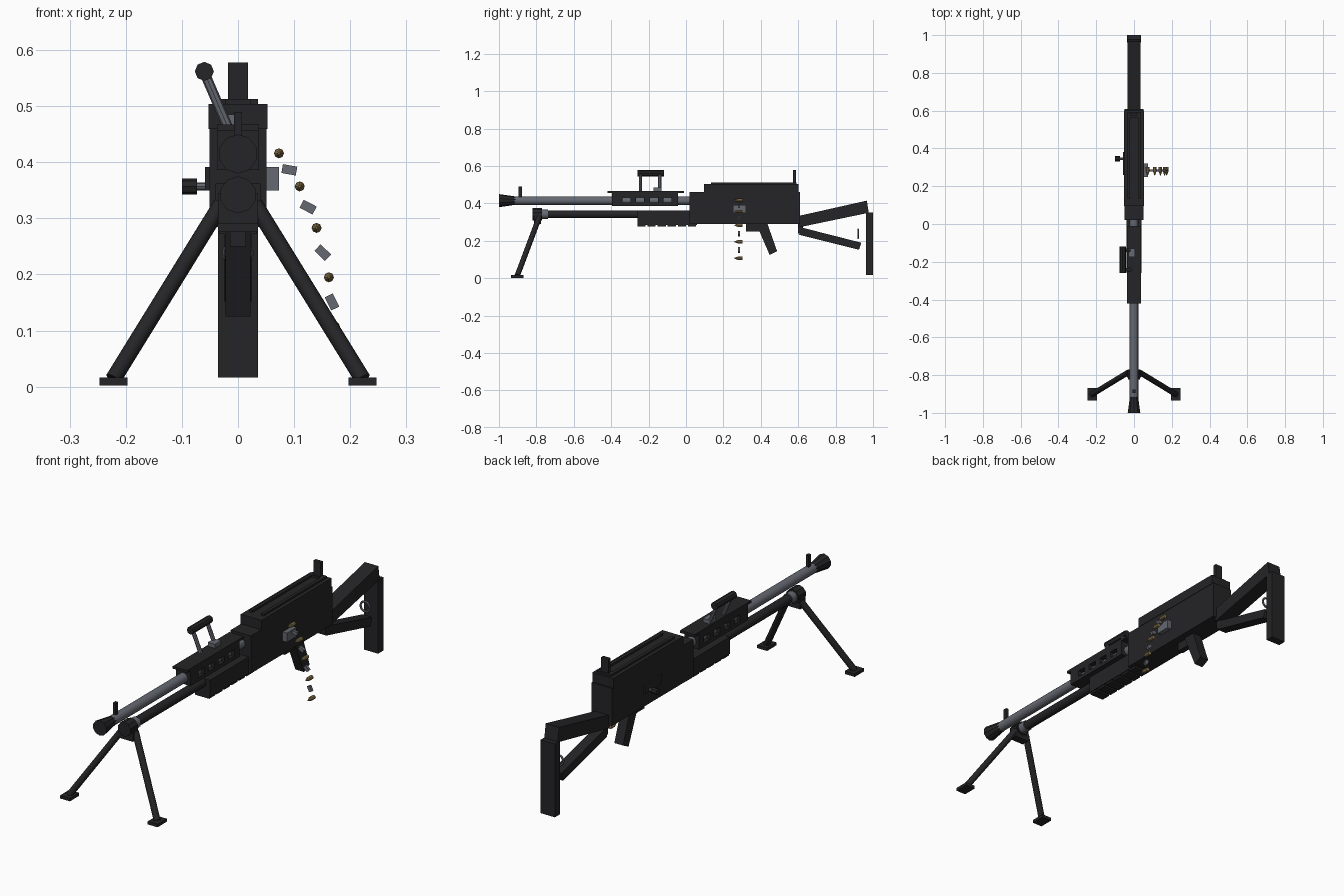
import bpy, bmesh, math
from mathutils import Vector

if "Cube" in bpy.data.objects:
    bpy.data.objects.remove(bpy.data.objects["Cube"])


def material(name, col):
    m = bpy.data.materials.new(name)
    m.diffuse_color = (*col, 1)
    m.use_nodes = True
    m.node_tree.nodes["Principled BSDF"].inputs["Base Color"].default_value = m.diffuse_color
    return m


BLACK = material("black_metal", (0.018, 0.018, 0.02))
GREY = material("grey_steel", (0.13, 0.14, 0.165))
BRASS = material("brass", (0.27, 0.19, 0.08))


def finish(name, bm, mat):
    bmesh.ops.recalc_face_normals(bm, faces=bm.faces)
    me = bpy.data.meshes.new(name)
    bm.to_mesh(me)
    bm.free()
    me.materials.append(mat)
    ob = bpy.data.objects.new(name, me)
    bpy.context.collection.objects.link(ob)
    return ob


def prism(name, outline, x0, x1, mat=BLACK):
    """Side outline of (y, z) points extruded along x."""
    bm = bmesh.new()
    f = bm.faces.new([bm.verts.new((x0, y, z)) for y, z in outline])
    ext = bmesh.ops.extrude_face_region(bm, geom=[f])["geom"]
    bmesh.ops.translate(bm, vec=(x1 - x0, 0, 0),
                        verts=[v for v in ext if isinstance(v, bmesh.types.BMVert)])
    return finish(name, bm, mat)


def box(name, x, y, z, mat=BLACK):
    return prism(name, [(y[0], z[0]), (y[1], z[0]), (y[1], z[1]), (y[0], z[1])], x[0], x[1], mat)


def rod(name, a, b, r0, r1=None, mat=BLACK, n=12):
    a, b = Vector(a), Vector(b)
    bm = bmesh.new()
    bmesh.ops.create_cone(bm, cap_ends=True, segments=n, radius1=r0,
                          radius2=r0 if r1 is None else r1, depth=(b - a).length)
    ob = finish(name, bm, mat)
    ob.location = (a + b) / 2
    ob.rotation_mode = 'QUATERNION'
    ob.rotation_quaternion = (b - a).to_track_quat('Z', 'Y')
    if n > 10:
        for p in ob.data.polygons:
            p.use_smooth = len(p.vertices) == 4
    return ob


# Barrel, flash hider and front sight
rod("barrel", (0, -0.93, 0.415), (0, 0.04, 0.415), 0.0225, mat=GREY)
rod("flash_hider", (0, -1.0, 0.415), (0, -0.91, 0.415), 0.035, 0.022, n=10)
box("front_sight", (-0.007, 0.007), (-0.895, -0.877), (0.43, 0.49))

# Gas tube and bipod head
rod("gas_tube", (0, -0.79, 0.342), (0, -0.2, 0.342), 0.021)
rod("bipod_collar", (0, -0.775, 0.342), (0, -0.737, 0.342), 0.025, mat=GREY)
rod("bipod_hub", (0, -0.822, 0.342), (0, -0.77, 0.342), 0.033, n=10)
box("bipod_yoke", (-0.036, 0.036), (-0.812, -0.775), (0.29, 0.345))

# Bipod legs and feet
for s, side in ((-1, "left"), (1, "right")):
    rod(side + "_bipod_leg", (s * 0.03, -0.785, 0.325), (s * 0.222, -0.902, 0.014), 0.0145)
    box(side + "_bipod_foot", (s * 0.222 - 0.025, s * 0.222 + 0.025), (-0.935, -0.868), (0.002, 0.016))

# Lower handguard with ribs
box("lower_handguard", (-0.04, 0.04), (-0.26, 0.06), (0.285, 0.362))
for i in range(6):
    y = -0.26 + i * 0.054
    box("handguard_rib", (-0.036, 0.036), (y, y + 0.044), (0.276, 0.286))

# Upper handguard with four vent slots
guard = box("upper_handguard", (-0.037, 0.037), (-0.395, -0.042), (0.386, 0.456))
for i in range(4):
    y = -0.318 + i * 0.073
    cut = box("vent_cutter", (-0.1, 0.1), (y - 0.021, y + 0.021), (0.404, 0.432))
    cut.hide_render = True
    cut.hide_set(True)
    cut.display_type = 'WIRE'
    mod = guard.modifiers.new("vent", 'BOOLEAN')
    mod.operation, mod.solver, mod.object = 'DIFFERENCE', 'EXACT', cut
# Apply the cuts so the cutters can go
deps = bpy.context.evaluated_depsgraph_get()
guard.data = bpy.data.meshes.new_from_object(guard.evaluated_get(deps))
guard.modifiers.clear()
for ob in list(bpy.data.objects):
    if ob.name.startswith("vent_cutter"):
        bpy.data.objects.remove(ob)
box("heat_shield", (-0.037, 0.037), (-0.42, -0.01), (0.456, 0.467))

# Carry handle, folded to the left
rod("carry_handle", (-0.06, -0.26, 0.562), (-0.06, -0.118, 0.562), 0.017, n=8)
for y in (-0.243, -0.14):
    rod("carry_handle_strut", (-0.06, y, 0.56), (-0.017, y, 0.46), 0.009, mat=GREY, n=8)
box("carry_handle_base", (-0.03, 0.006), (-0.175, -0.13), (0.462, 0.485), GREY)

# Receiver, top cover, rails and rear sight
box("receiver", (-0.051, 0.051), (0.02, 0.61), (0.289, 0.461))
box("top_cover", (-0.053, 0.053), (0.095, 0.602), (0.459, 0.504))
for s in (-1, 1):
    box("cover_rail", (s * 0.029 - 0.007, s * 0.029 + 0.007), (0.135, 0.57), (0.5, 0.513))
box("cover_end", (-0.036, 0.036), (0.565, 0.592), (0.5, 0.513))
box("rear_sight", (-0.018, 0.018), (0.572, 0.588), (0.5, 0.578))
box("left_side_plate", (-0.059, -0.05), (0.26, 0.38), (0.35, 0.392))

# Ejection port and charging handle
box("ejection_port", (0.045, 0.073), (0.25, 0.32), (0.35, 0.392), GREY)
rod("charging_shaft", (-0.045, 0.345, 0.357), (-0.08, 0.345, 0.357), 0.007, mat=GREY, n=8)
rod("charging_knob", (-0.073, 0.345, 0.357), (-0.1, 0.345, 0.357), 0.014, n=8)

# Trigger housing and pistol grip
box("trigger_housing", (-0.014, 0.014), (0.32, 0.425), (0.25, 0.295))
prism("pistol_grip", [(0.375, 0.292), (0.435, 0.292), (0.487, 0.145), (0.447, 0.125)], -0.022, 0.022)

# Skeleton stock: upper beam, lower strut, butt plate, sling ring
prism("stock_beam", [(0.602, 0.272), (0.977, 0.35), (0.967, 0.415), (0.602, 0.333)], -0.034, 0.034)
prism("stock_strut", [(0.605, 0.232), (0.925, 0.152), (0.937, 0.19), (0.615, 0.272)], -0.024, 0.024)
box("stock_link", (-0.024, 0.024), (0.6, 0.625), (0.24, 0.29))
box("butt_plate", (-0.036, 0.036), (0.962, 1.0), (0.016, 0.352))
bpy.ops.mesh.primitive_torus_add(location=(0, 0.92, 0.238), rotation=(math.pi / 2, 0, 0),
                                 major_radius=0.023, minor_radius=0.005,
                                 major_segments=16, minor_segments=6)
ring = bpy.context.object
ring.name = "sling_ring"
ring.data.materials.append(GREY)

# Falling cartridges with links between them
path = [(0.073, 0.416), (0.11, 0.357), (0.14, 0.283), (0.162, 0.195), (0.173, 0.107)]
for x, z in path:
    rod("cartridge_case", (x, 0.303, z), (x, 0.275, z), 0.009, mat=BRASS, n=8)
    rod("cartridge_tip", (x, 0.275, z), (x, 0.258, z), 0.008, 0.002, mat=BRASS, n=8)
link_tilt = (-10, -27, -44, -64)
for (x0, z0), (x1, z1), tilt in zip(path, path[1:], link_tilt):
    link = box("belt_link", (-0.013, 0.013), (-0.006, 0.006), (-0.008, 0.008), GREY)
    link.location = ((x0 + x1) / 2, 0.283, (z0 + z1) / 2)
    link.rotation_euler.y = math.radians(-tilt)
